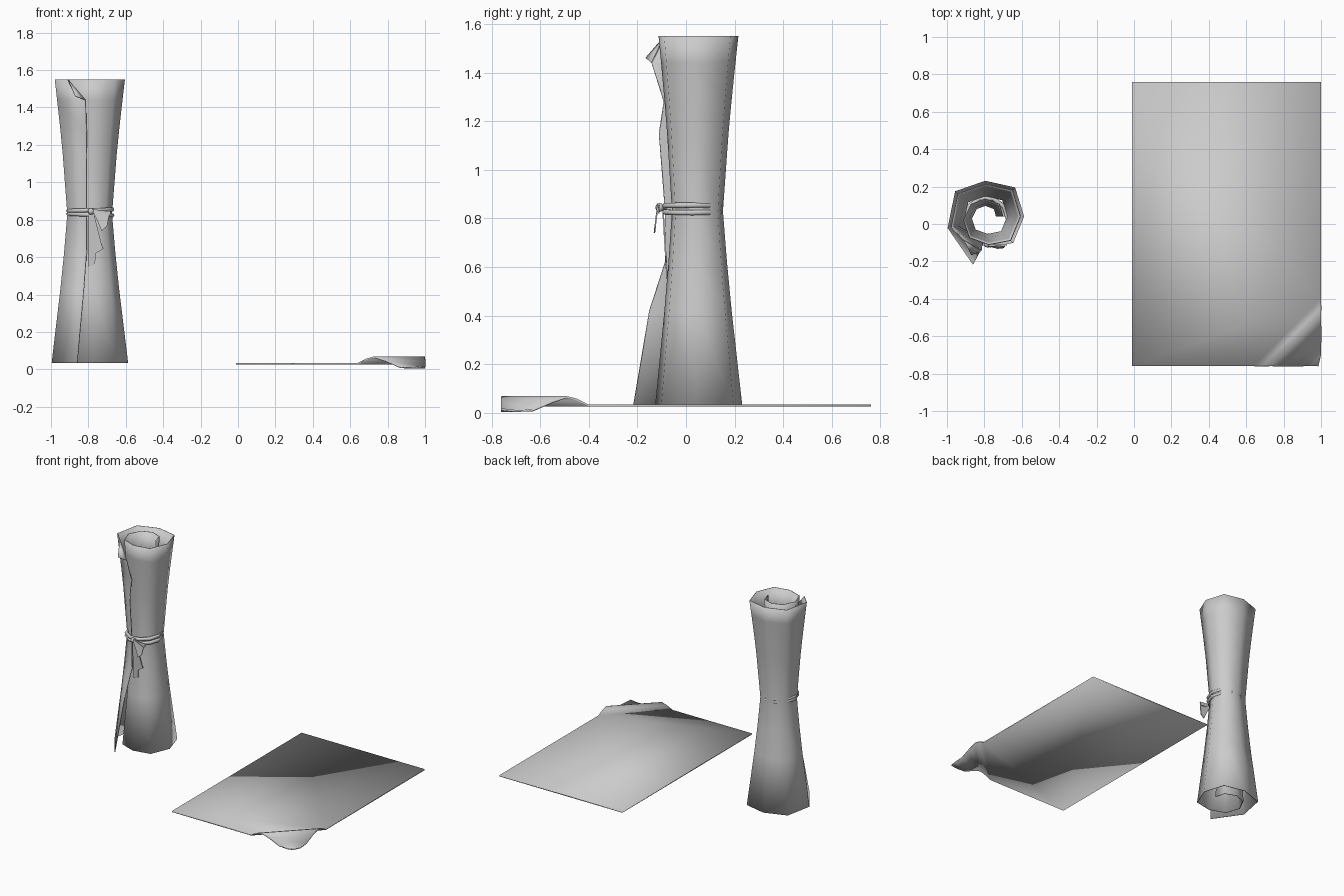
import bpy
import bmesh
from mathutils import Vector

cube = bpy.data.objects.get("Cube")
if cube:
    bpy.data.objects.remove(cube, do_unlink=True)

# One flat colour for everything
paper = bpy.data.materials.new("paper_grey")
paper.use_nodes = True
paper.diffuse_color = (0.6, 0.6, 0.6, 1)
paper.node_tree.nodes["Principled BSDF"].inputs["Base Color"].default_value = (0.6, 0.6, 0.6, 1)


def finish(bm, name, thickness=0, smooth=True):
    bmesh.ops.recalc_face_normals(bm, faces=bm.faces)
    for f in bm.faces:
        f.smooth = smooth
    mesh = bpy.data.meshes.new(name)
    bm.to_mesh(mesh)
    bm.free()
    mesh.materials.append(paper)
    ob = bpy.data.objects.new(name, mesh)
    bpy.context.collection.objects.link(ob)
    if thickness:
        mod = ob.modifiers.new("thickness", "SOLIDIFY")
        mod.thickness = thickness
        mod.offset = 0
    return ob


def loft(bm, rows):
    grid = [[bm.verts.new(p) for p in row] for row in rows]
    for a, b in zip(grid, grid[1:]):
        for i in range(len(a) - 1):
            bm.faces.new((a[i], a[i + 1], b[i + 1], b[i]))


# Flat sheet: strips across the diagonal, with a wavy front corner.
# Each strip is (distance along the edges from the corner, height).
sheet = bmesh.new()
left, right, front, back, base = -0.01, 1.0, -0.76, 0.76, 0.03
strips = [(0.36, base), (0.31, 0.055), (0.27, 0.065), (0.21, 0.045),
          (0.13, 0.01), (0.06, 0.008)]
pairs = [(sheet.verts.new((right - d, front, z)), sheet.verts.new((right, front + d, z)))
         for d, z in strips]
corners = [sheet.verts.new(p) for p in
           ((right, back, base), (left, back, base), (left, front, base))]
sheet.faces.new([pairs[0][0], pairs[0][1]] + corners)
for (a, b), (c, d) in zip(pairs, pairs[1:]):
    sheet.faces.new((a, c, d, b))
tip = sheet.verts.new((right - 0.015, front, 0.015))
sheet.faces.new((pairs[-1][0], tip, pairs[-1][1]))
finish(sheet, "flat_sheet", 0.008)

# Rolled sheet: a spiral section scaled along a pinched profile
center = Vector((-0.795, 0.04, 0))
spiral = [(-0.97, -0.3), (-0.78, 0.65), (0, 0.92), (0.77, 0.75), (1, 0), (0.72, -0.68),
          (0.1, -0.8), (-0.45, -0.6), (-0.62, -0.1), (-0.4, 0.35), (0, 0.5),
          (0.4, 0.35), (0.5, 0)]
# Each row is (height, radius, x and y of the loose outer edge)
profile = [(0.035, 0.205, -0.86, -0.215), (0.42, 0.158, -0.825, -0.15),
           (0.62, 0.137, -0.81, -0.085), (0.83, 0.119, -0.81, -0.085),
           (1.15, 0.144, -0.81, -0.11), (1.28, 0.157, -0.81, -0.09),
           (1.44, 0.175, -0.815, -0.14), (1.55, 0.188, -0.91, -0.085)]
roll = bmesh.new()
loft(roll, [[(ex, ey, z)] + [center + Vector((x * r, y * r, z)) for x, y in spiral]
            for z, r, ex, ey in profile])
finish(roll, "rolled_sheet", 0.005)

# Folded corner at the top of the loose edge
ear = bmesh.new()
ear.faces.new([ear.verts.new(p) for p in
               ((-0.91, -0.088, 1.55), (-0.87, -0.165, 1.46), (-0.815, -0.143, 1.44))])
finish(ear, "folded_corner", 0.004)

# Two cord loops around the waist
for name, z, tilt in (("lower_cord", 0.827, 0.03), ("upper_cord", 0.851, -0.03)):
    bpy.ops.mesh.primitive_torus_add(major_segments=10, minor_segments=6, major_radius=0.117,
                                     minor_radius=0.012, location=(-0.79, 0.025, z),
                                     rotation=(0, tilt, 0))
    cord = bpy.context.object
    cord.name = name
    cord.data.materials.append(paper)
    bpy.ops.object.shade_smooth()


# Bow at the front: knot, loops and tails
def plate(name, outline, y, lean=0):
    bm = bmesh.new()
    bm.faces.new([bm.verts.new((x, y + lean * (z - 0.84), z)) for x, z in outline])
    finish(bm, name, 0.006, False)


plate("bow_loop", [(-0.785, 0.86), (-0.74, 0.85), (-0.68, 0.845), (-0.685, 0.82), (-0.73, 0.825)],
      -0.112)
plate("bow_tail", [(-0.785, 0.86), (-0.69, 0.82), (-0.70, 0.765), (-0.73, 0.74), (-0.75, 0.79)],
      -0.118, 0.12)
plate("long_tail", [(-0.80, 0.55), (-0.765, 0.56), (-0.76, 0.62), (-0.72, 0.645),
                    (-0.73, 0.67), (-0.77, 0.83), (-0.80, 0.83)], -0.095, -0.06)
bpy.ops.mesh.primitive_uv_sphere_add(segments=8, ring_count=6, radius=0.018,
                                     location=(-0.785, -0.108, 0.845))
knot = bpy.context.object
knot.name = "knot"
knot.data.materials.append(paper)
bpy.ops.object.shade_smooth()
